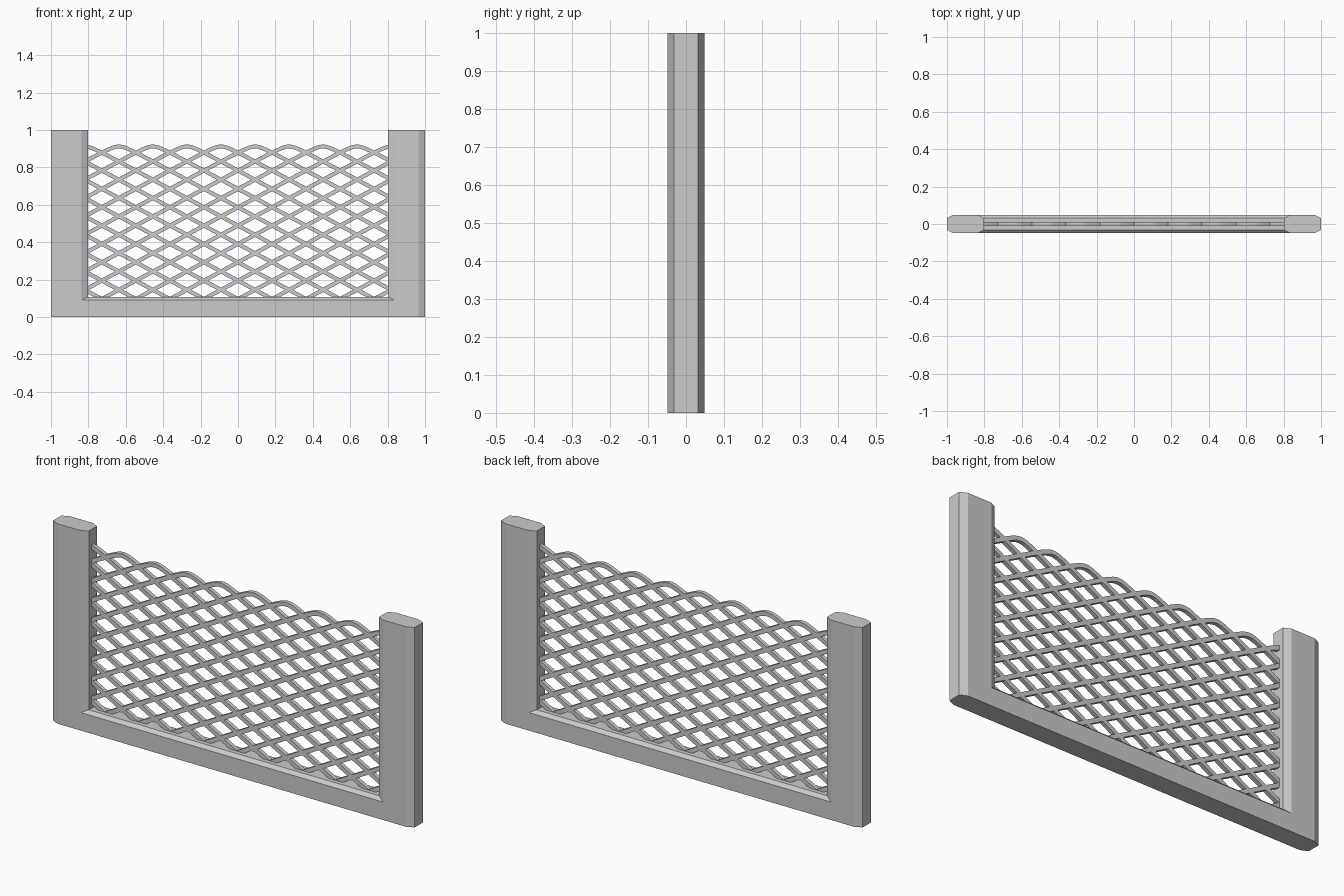
import bpy, bmesh, math

if "Cube" in bpy.data.objects:
    bpy.data.objects.remove(bpy.data.objects["Cube"])


def new_object(name, bm):
    bmesh.ops.recalc_face_normals(bm, faces=bm.faces[:])
    mesh = bpy.data.meshes.new(name)
    bm.to_mesh(mesh)
    bm.free()
    obj = bpy.data.objects.new(name, mesh)
    bpy.context.collection.objects.link(obj)
    return obj


def skin(bm, rings, closed_ends=True):
    """Join successive closed rings with quads and cap both ends."""
    n = len(rings[0])
    for a, b in zip(rings, rings[1:]):
        for i in range(n):
            j = (i + 1) % n
            bm.faces.new((a[i], a[j], b[j], b[i]))
    bm.faces.new(rings[0])
    bm.faces.new(rings[-1])


# U-shaped frame: two posts and a bottom rail, chamfered front and back
def u_outline(outer, inner, rail):
    half = [(outer, 0), (outer, 1), (inner, 1), (inner, rail)]
    return half + [(-x, z) for x, z in reversed(half)]


bm = bmesh.new()
full = u_outline(1.0, 0.803, 0.106)
inset = u_outline(0.965, 0.836, 0.09)
layers = [(-0.049, inset), (-0.032, full), (0.032, full), (0.049, inset)]
skin(bm, [[bm.verts.new((x, y, z)) for x, z in outline] for y, outline in layers])
new_object("frame", bm)

# Lattice: every flat bar climbs diagonally, bends over a crest and descends
PITCH, SLOPE, APEX, BEND = 0.182, 0.54, 0.932, 0.037
SIDE, BOTTOM = 0.815, 0.08
HALF_WIDTH, HALF_DEPTH = 0.0105, 0.01

bm = bmesh.new()
reach = (APEX - BOTTOM) / SLOPE
bends = [0, 0.015, 0.03, 0.05, 0.08, 0.12, 0.25]
for k in range(-13, 13):
    crest = (k + 0.5) * PITCH
    lo, hi = max(-SIDE, crest - reach), min(SIDE, crest + reach)
    if hi - lo < 0.02:
        continue
    xs = {lo, hi}
    for d in bends:
        xs.update(x for x in (crest - d, crest + d) if lo + 0.004 < x < hi - 0.004)
    rings = []
    for x in sorted(xs):
        dx = x - crest
        root = math.sqrt(dx * dx + BEND * BEND)
        z = APEX - SLOPE * root
        # offset square to the bar direction
        tilt = math.atan(-SLOPE * dx / root)
        ox, oz = -math.sin(tilt) * HALF_WIDTH, math.cos(tilt) * HALF_WIDTH
        corners = [(1, -1), (1, 1), (-1, 1), (-1, -1)]
        rings.append([bm.verts.new((x + s * ox, t * HALF_DEPTH, z + s * oz))
                      for s, t in corners])
    skin(bm, rings)
new_object("lattice", bm)
